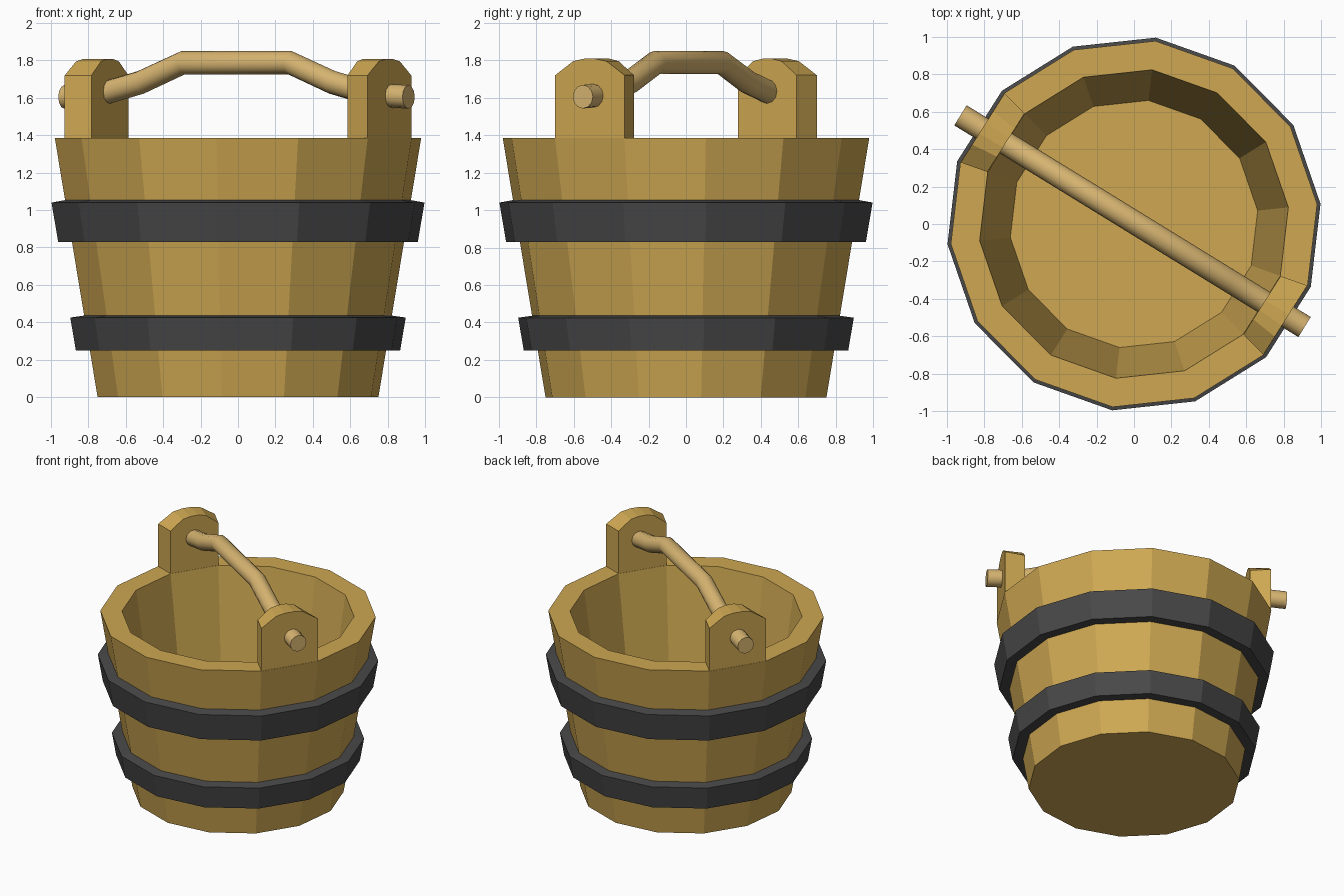
import bpy, bmesh
from math import sin, cos, pi, radians
from mathutils import Vector

if "Cube" in bpy.data.objects:
    bpy.data.objects.remove(bpy.data.objects["Cube"])

N = 14                       # number of staves
AXIS = radians(-32.4)        # direction of the handle, centred on one stave
HALF = pi / N


def material(name, rgb):
    m = bpy.data.materials.new(name)
    m.diffuse_color = (*rgb, 1)
    m.use_nodes = True
    m.node_tree.nodes["Principled BSDF"].inputs["Base Color"].default_value = m.diffuse_color
    return m


wood = material("wood", (0.62, 0.39, 0.085))
pale_wood = material("pale_wood", (0.68, 0.46, 0.165))
iron = material("iron", (0.065, 0.065, 0.067))


def finish(bm, name, mat):
    bmesh.ops.recalc_face_normals(bm, faces=bm.faces)
    me = bpy.data.meshes.new(name)
    bm.to_mesh(me)
    bm.free()
    me.materials.append(mat)
    ob = bpy.data.objects.new(name, me)
    bpy.context.collection.objects.link(ob)
    return ob


def bridge(bm, a, b):
    n = len(a)
    for i in range(n):
        j = (i + 1) % n
        bm.faces.new((a[i], a[j], b[j], b[i]))


def polar(r, a, z):
    return Vector((r * cos(a), r * sin(a), z))


def lathe(name, profile, mat, closed):
    """Turn an (r, z) profile into N flat sides; open profiles get end caps."""
    bm = bmesh.new()
    rings = [[bm.verts.new(polar(r, AXIS + HALF * (2 * i + 1), z)) for i in range(N)]
             for r, z in profile]
    for a, b in zip(rings, rings[1:]):
        bridge(bm, a, b)
    if closed:
        bridge(bm, rings[-1], rings[0])
    else:
        bm.faces.new(rings[0])
        bm.faces.new(rings[-1])
    return finish(bm, name, mat)


# Bucket: tapered outside, flat rim, tapered inside down to the floor
RIM_Z, R_OUT, R_IN = 1.385, 0.985, 0.83
lathe("bucket_body", [(0.755, 0), (R_OUT, RIM_Z), (R_IN, RIM_Z), (0.665, 0.2)], wood, False)

# Iron hoops
lathe("upper_hoop", [(0.967, 0.83), (1.003, 1.04), (0.92, 1.055), (0.88, 0.83)], iron, True)
lathe("lower_hoop", [(0.872, 0.25), (0.902, 0.425), (0.82, 0.437), (0.78, 0.25)], iron, True)


# Lugs: one stave on each side rises above the rim with clipped corners
def lug(name, angle):
    bm = bmesh.new()
    outline = [(0, RIM_Z - 0.01), (0, 1.72), (0.26, 1.795), (0.42, 1.808), (0.58, 1.808),
               (0.74, 1.795), (1, 1.72), (1, RIM_Z - 0.01)]
    sides = []
    for r in (R_OUT - 0.002, R_IN + 0.002):
        p, q = polar(r, angle - HALF, 0), polar(r, angle + HALF, 0)
        sides.append([bm.verts.new(p.lerp(q, t) + Vector((0, 0, z))) for t, z in outline])
        bm.faces.new(sides[-1])
    bridge(bm, *sides)
    finish(bm, name, wood)


lug("right_lug", AXIS)
lug("left_lug", AXIS + pi)

# Handle: bent rod passing through both lugs
half_path = [(1.08, 1.605), (0.87, 1.615), (0.60, 1.683), (0.335, 1.788)]
path = [(-s, z) for s, z in half_path] + half_path[::-1]
SIDES, ROD = 12, 0.063
HANDLE = radians(-31.6)
along = Vector((cos(HANDLE), sin(HANDLE), 0))
across = Vector((-sin(HANDLE), cos(HANDLE), 0))
up = Vector((0, 0, 1))
pts = [along * s + up * z + Vector((-0.008, 0.015, 0)) for s, z in path]
bm = bmesh.new()
rings = []
for i, p in enumerate(pts):
    if i in (0, len(pts) - 1):
        tangent = along
    else:
        tangent = (p - pts[i - 1]).normalized() + (pts[i + 1] - p).normalized()
        tangent.normalize()
    normal = across.cross(tangent)
    rings.append([bm.verts.new(p + ROD * (across * cos(2 * pi * k / SIDES)
                                          + normal * sin(2 * pi * k / SIDES)))
                  for k in range(SIDES)])
for a, b in zip(rings, rings[1:]):
    bridge(bm, a, b)
bm.faces.new(rings[0])
bm.faces.new(rings[-1])
handle = finish(bm, "handle", pale_wood)
bpy.context.view_layer.objects.active = handle
handle.select_set(True)
bpy.ops.object.shade_smooth_by_angle(angle=radians(40))
